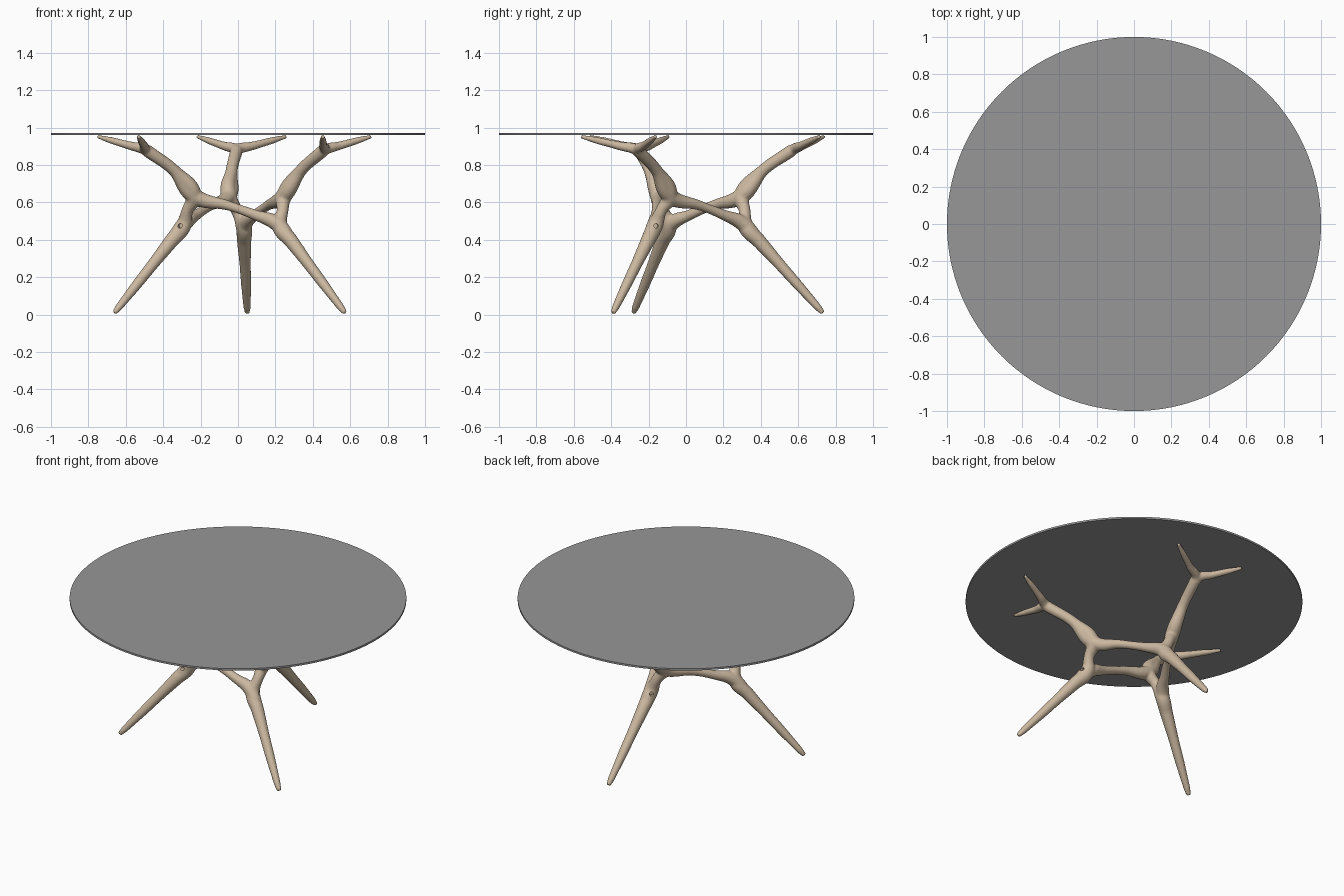
import bpy
import math
from mathutils import Matrix, Vector

if "Cube" in bpy.data.objects:
    bpy.data.objects.remove(bpy.data.objects["Cube"], do_unlink=True)


def make_material(name, rgb, rough):
    mat = bpy.data.materials.new(name)
    mat.use_nodes = True
    mat.diffuse_color = (*rgb, 1)
    bsdf = mat.node_tree.nodes["Principled BSDF"]
    bsdf.inputs["Base Color"].default_value = (*rgb, 1)
    bsdf.inputs["Roughness"].default_value = rough
    return mat


wood = make_material("pale wood", (0.60, 0.48, 0.35), 0.5)
glass = make_material("grey glass", (0.31, 0.31, 0.31), 0.3)

CENTRE = Matrix.Translation((-0.013, 0.02, 0))


def turn(step):
    return Matrix.Rotation(math.radians(120 * step), 4, 'Z')


# Key joints of one leg unit, relative to the turning axis
foot = Vector((0.063, 0.712, 0.009))
lower = Vector((0.042, 0.298, 0.475))
upper = Vector((-0.036, 0.278, 0.635))
arm = Vector((-0.022, 0.385, 0.765))
fork = Vector((0.005, 0.545, 0.878))
tips = [Vector((-0.205, 0.718, 0.952)), Vector((0.271, 0.695, 0.952))]
back = turn(-1)  # the neighbouring unit that the strut joins
knee = foot.lerp(lower, 0.82)

# Each limb is a list of (point, radius)
limbs = [
    # leg flowing through both joints into the upper arm
    [(foot, 0.013), (foot.lerp(lower, 0.06), 0.019),
     (foot.lerp(lower, 0.3), 0.026), (foot.lerp(lower, 0.6), 0.031),
     (knee, 0.038), (lower, 0.042),
     (lower.lerp(upper, 0.5) + Vector((0.004, 0.006, 0)), 0.031),
     (upper, 0.042), (arm, 0.032), (fork, 0.033)],
    # strut flowing from the leg into the neighbouring arm
    [(knee, 0.034), (lower + Vector((0.01, -0.015, 0.012)), 0.040),
     (lower.lerp(back @ upper, 0.28) + Vector((0, 0, 0.012)), 0.028),
     (lower.lerp(back @ upper, 0.6) + Vector((0, 0, 0.012)), 0.026),
     (back @ upper, 0.042), (back @ arm, 0.032)],
]
# two fork branches reaching the top
for tip in tips:
    limbs.append([(arm.lerp(fork, 0.7), 0.026), (fork, 0.029),
                  (fork.lerp(tip, 0.35), 0.022),
                  (fork.lerp(tip, 0.75), 0.017), (tip, 0.010)])

# Base: all limbs swept three times around the axis
curve = bpy.data.curves.new("table_base", 'CURVE')
curve.dimensions = '3D'
curve.bevel_depth = 1.0
curve.bevel_resolution = 4
curve.resolution_u = 10
curve.use_fill_caps = True
for step in range(3):
    place = CENTRE @ turn(step)
    for limb in limbs:
        spline = curve.splines.new('BEZIER')
        spline.radius_interpolation = 'CARDINAL'
        spline.bezier_points.add(len(limb) - 1)
        for bp, (point, radius) in zip(spline.bezier_points, limb):
            bp.co = place @ point
            bp.radius = radius + 0.001
            bp.handle_left_type = bp.handle_right_type = 'AUTO'

base = bpy.data.objects.new("table_base", curve)
bpy.context.collection.objects.link(base)
bpy.ops.object.select_all(action='DESELECT')
base.select_set(True)
bpy.context.view_layer.objects.active = base
bpy.ops.object.convert(target='MESH')
base = bpy.context.view_layer.objects.active
base.data.materials.clear()
base.data.materials.append(wood)

# Fuse the limbs into one sculpted body with soft joints
remesh = base.modifiers.new("fuse", 'REMESH')
remesh.mode = 'VOXEL'
remesh.voxel_size = 0.006
remesh.use_smooth_shade = True
smooth = base.modifiers.new("soften", 'SMOOTH')
smooth.factor = 0.5
smooth.iterations = 10

# Small bolt recess on each leg
out = Vector((-0.042, 0.054, 0.0)).normalized()
for step in range(3):
    place = CENTRE @ turn(step)
    at = place @ (Vector((0.042, 0.300, 0.475)) + out * 0.06)
    axis = turn(step) @ out
    bpy.ops.mesh.primitive_cylinder_add(
        vertices=20, radius=0.012, depth=0.07, location=at,
        rotation=axis.to_track_quat('Z', 'Y').to_euler())
    cutter = bpy.context.object
    cutter.name = f"bolt_recess_cutter_{step + 1}"
    cutter.hide_render = True
    cutter.display_type = 'WIRE'
    cutter.data.materials.append(wood)
    cut = base.modifiers.new("bolt_recess", 'BOOLEAN')
    cut.operation = 'DIFFERENCE'
    cut.object = cutter
    cutter.hide_set(True)

# Round top
bpy.ops.mesh.primitive_cylinder_add(
    vertices=128, radius=1.0, depth=0.012, location=(0, 0, 0.966))
top = bpy.context.object
top.name = "table_top"
top.data.materials.append(glass)
bpy.ops.object.shade_smooth_by_angle()
